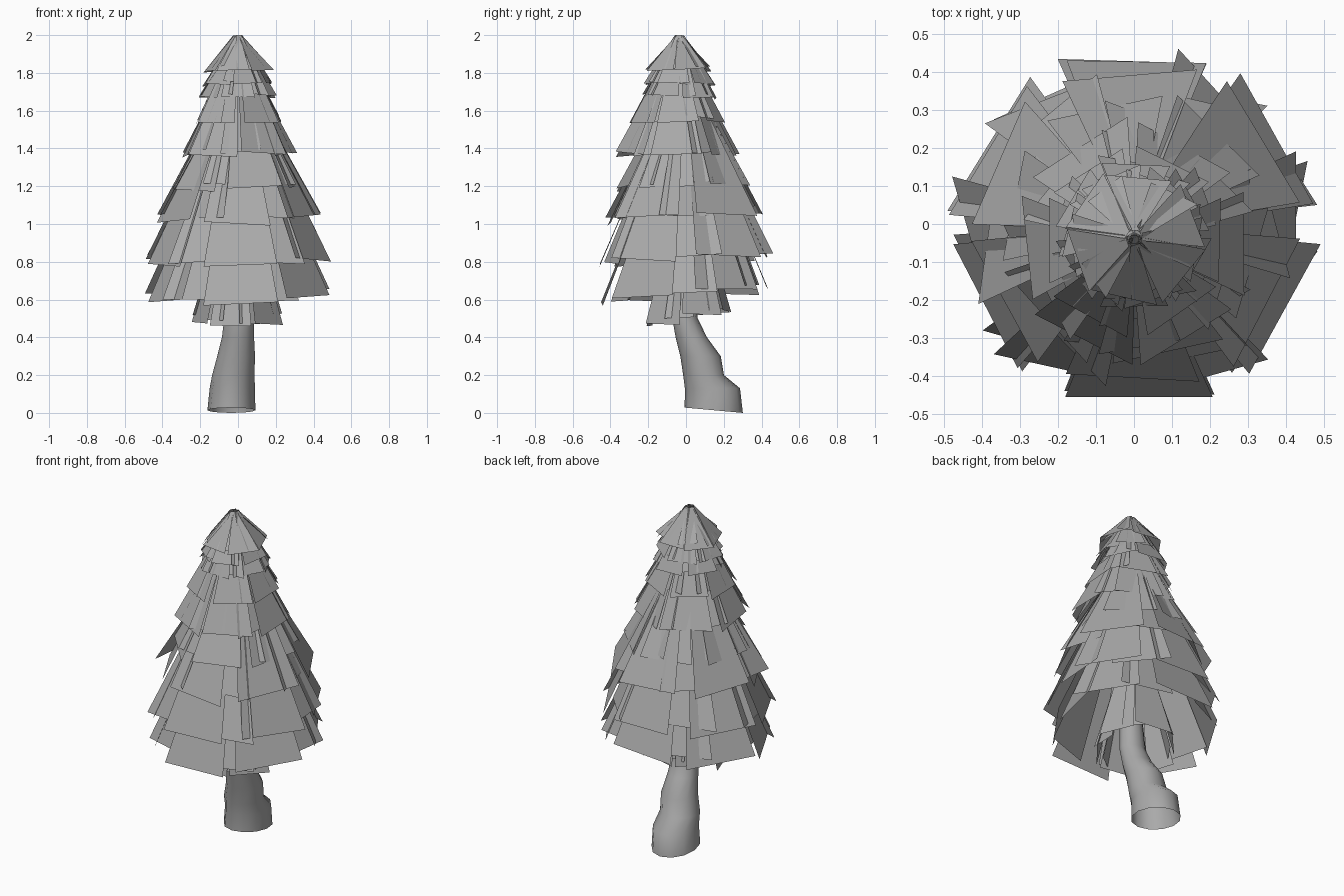
import bpy, bmesh, math, random
from mathutils import Vector

random.seed(7)
cube = bpy.data.objects.get("Cube")
if cube:
    bpy.data.objects.remove(cube, do_unlink=True)

grey = bpy.data.materials.new("plain_grey")
grey.use_nodes = True
COLOUR = (0.4, 0.4, 0.4, 1)
grey.diffuse_color = COLOUR
grey.node_tree.nodes["Principled BSDF"].inputs["Base Color"].default_value = COLOUR
vary = random.uniform


def finish(bm, name):
    mesh = bpy.data.meshes.new(name)
    bm.to_mesh(mesh)
    bm.free()
    mesh.materials.append(grey)
    obj = bpy.data.objects.new(name, mesh)
    bpy.context.scene.collection.objects.link(obj)
    return obj


def add_card(bm, centre_y, angle, r, z, half, top_z, twist, yaw):
    """One flat branch card: wide at the rim, narrow by the trunk."""
    out = Vector((math.cos(angle), math.sin(angle), 0))
    side = Vector((-out.y, out.x, 0))

    def point(radius, offset, height):
        p = out * radius + side * offset
        return bm.verts.new((p.x, p.y + centre_y, height))

    bm.faces.new((point(r - yaw * half, -half, z - twist * half),
                  point(r + yaw * half, half, z + twist * half),
                  point(0.02, 0.016, top_z),
                  point(0.02, -0.016, top_z)))


# Trunk: bent, tapering loft of rings (z, x, y, radius x, radius y), open below
RINGS = [(0.014, -0.035, 0.147, 0.127, 0.154), (0.13, -0.03, 0.14, 0.12, 0.146),
         (0.2, -0.025, 0.093, 0.112, 0.108), (0.3, -0.01, 0.077, 0.1, 0.107),
         (0.4, 0.0, 0.028, 0.085, 0.083), (0.5, 0.005, -0.005, 0.078, 0.067),
         (0.8, 0.0, -0.03, 0.06, 0.055), (1.3, 0.0, -0.04, 0.04, 0.04),
         (1.9, 0.0, -0.04, 0.012, 0.012)]
SIDES = 12
bm = bmesh.new()
loops = []
for i, (z, cx, cy, rx, ry) in enumerate(RINGS):
    ring = []
    for k in range(SIDES):
        a = math.tau * k / SIDES
        dip = -0.014 * math.sin(a) if i == 0 else 0
        ring.append(bm.verts.new((cx + rx * math.cos(a), cy + ry * math.sin(a), z + dip)))
    loops.append(ring)
for low, high in zip(loops, loops[1:]):
    for k in range(SIDES):
        n = (k + 1) % SIDES
        bm.faces.new((low[k], low[n], high[n], high[k]))
trunk = finish(bm, "trunk")
bpy.context.view_layer.objects.active = trunk
trunk.select_set(True)
bpy.ops.object.shade_smooth_by_angle(angle=math.radians(50))
trunk.select_set(False)

# Foliage tiers: rim height, radius, half width ratio, centre y, rise to back,
# first angle, slope (run over rise)
TIERS = [(0.5, 0.21, 0.55, 0.01, 0.2, -100, 0.28), (0.625, 0.435, 0.46, 0.0, 0.1, -90, 0.42),
         (0.81, 0.44, 0.44, -0.015, 0.05, -90, 0.46), (1.035, 0.4, 0.46, -0.01, 0.06, -88, 0.52),
         (1.2, 0.325, 0.48, -0.015, 0.03, -74, 0.54), (1.365, 0.285, 0.5, -0.045, 0.01, -119, 0.5),
         (1.54, 0.225, 0.5, -0.045, 0.02, -118, 0.52), (1.67, 0.185, 0.5, -0.03, 0.02, -90, 0.57),
         (1.735, 0.17, 0.5, -0.035, 0.0, -70, 0.57), (1.815, 0.162, 0.56, -0.037, 0.0, -97, 0.57)]
CARDS = 6
for t, (z, r, width, cy, rise, start, slope) in enumerate(TIERS):
    bm = bmesh.new()
    top_z = min(2.0, z + r / slope)
    for k in range(CARDS):
        angle = math.radians(start) + math.tau * k / CARDS + vary(-0.05, 0.05)
        # Wide outer card
        rim = z + rise * math.sin(angle) * r + 0.03 * math.cos(angle) * r
        add_card(bm, cy, angle, r * vary(0.98, 1.03), rim + vary(-0.01, 0.01),
                 r * width * vary(0.95, 1.04), top_z - vary(0, 0.012),
                 vary(-0.06, 0.06), vary(-0.06, 0.06))
        # Smaller skewed card tucked behind the gap beside it
        angle += math.pi / CARDS + vary(-0.1, 0.1)
        rim = z + rise * math.sin(angle) * r
        add_card(bm, cy, angle, r * vary(0.9, 1.0), rim + vary(0.0, 0.025),
                 r * vary(0.3, 0.4), top_z - vary(0.01, 0.04),
                 vary(-0.12, 0.12), random.choice((-1, 1)) * vary(0.1, 0.35))
    finish(bm, "foliage_tier_%d" % (t + 1))
